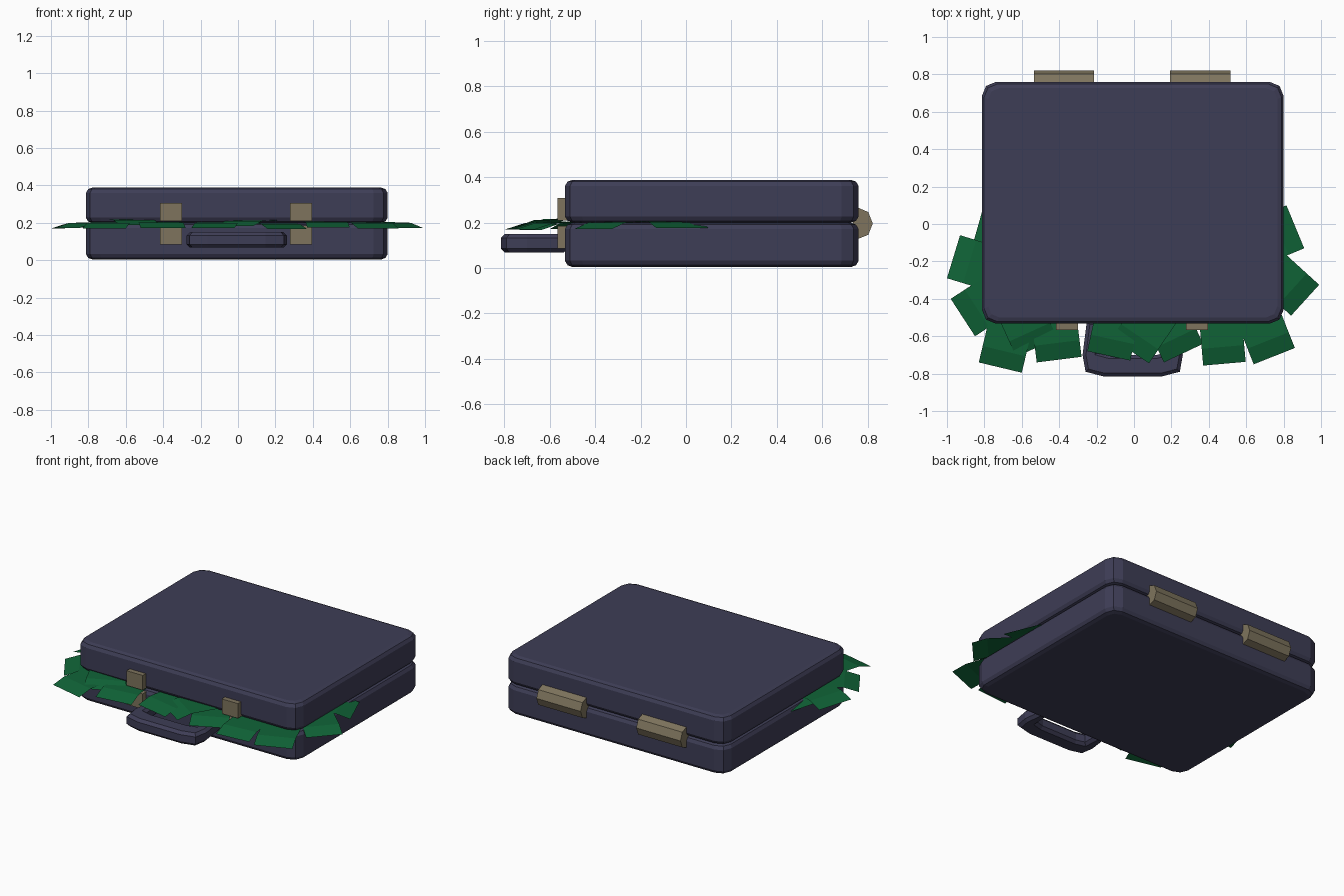
import bpy, bmesh, math
from mathutils import Vector

if "Cube" in bpy.data.objects:
    bpy.data.objects.remove(bpy.data.objects["Cube"])


def material(name, rgb):
    m = bpy.data.materials.new(name)
    m.diffuse_color = (*rgb, 1)
    m.use_nodes = True
    m.node_tree.nodes["Principled BSDF"].inputs["Base Color"].default_value = m.diffuse_color
    return m


NAVY = material("slate_navy", (0.048, 0.047, 0.093))
BRASS = material("dull_brass", (0.21, 0.175, 0.11))
GREEN = material("banknote_green", (0.005, 0.125, 0.038))


def make(name, bm, mat, recalc=True):
    if recalc:
        bmesh.ops.recalc_face_normals(bm, faces=bm.faces)
    me = bpy.data.meshes.new(name)
    bm.to_mesh(me)
    bm.free()
    me.materials.append(mat)
    ob = bpy.data.objects.new(name, me)
    bpy.context.collection.objects.link(ob)
    return ob


def prism(name, pts, vec, mat, bevel=0):
    """Extrude a closed outline along vec, with optional chamfer."""
    bm = bmesh.new()
    f = bm.faces.new([bm.verts.new(p) for p in pts])
    r = bmesh.ops.extrude_face_region(bm, geom=[f])
    bmesh.ops.translate(bm, vec=vec, verts=[v for v in r["geom"] if isinstance(v, bmesh.types.BMVert)])
    bmesh.ops.recalc_face_normals(bm, faces=bm.faces)
    if bevel:
        rim = [e for e in bm.edges if abs(e.verts[0].co.z - e.verts[1].co.z) < 1e-5]
        bmesh.ops.bevel(bm, geom=rim, offset=bevel, segments=1, affect='EDGES')
    return make(name, bm, mat)


# Case halves: rounded rectangle rings stacked with inset rims
X0, X1, Y0, Y1, R = -0.813, 0.8, -0.533, 0.76, 0.075


def ring(z, inset):
    pts, r = [], R - inset * 0.5
    for cx, cy, a0 in ((X1, Y1, 0), (X0, Y1, 90), (X0, Y0, 180), (X1, Y0, 270)):
        sx, sy = (1 if cx > 0 else -1), (1 if cy > 0 else -1)
        for k in range(3):
            a = math.radians(a0 + 45 * k)
            pts.append((cx - sx * (inset + r) + r * math.cos(a),
                        cy - sy * (inset + r) + r * math.sin(a), z))
    return pts


def shell(name, z0, z1):
    bm = bmesh.new()
    h = z1 - z0
    levels = [(0, 0.034), (0.008, 0.012), (0.028, 0), (h - 0.028, 0), (h - 0.008, 0.012), (h, 0.034)]
    rows = [[bm.verts.new(p) for p in ring(z0 + z, i)] for z, i in levels]
    for a, b in zip(rows, rows[1:]):
        for k in range(12):
            n = (k + 1) % 12
            bm.faces.new((a[k], a[n], b[n], b[k]))
    bm.faces.new(rows[0])
    bm.faces.new(rows[-1])
    make(name, bm, NAVY)


shell("case_base", 0.004, 0.199)
shell("case_lid", 0.199, 0.388)

# Carry handle: U-shaped outline in plan, with chamfered rims
half = [(0.245, -0.52), (0.268, -0.70), (0.252, -0.79), (0.155, -0.815)]
inner = [(0.13, -0.70), (0.185, -0.685), (0.195, -0.52)]
side = half + inner
outline = half + [(-x, y) for x, y in reversed(half)]
outline += [(-x, y) for x, y in reversed(inner)] + inner
prism("carry_handle", [(x - 0.007, y, 0.067) for x, y in outline], (0, 0, 0.083), NAVY, 0.018)

# Latches on the front, hinges on the back
for s, cx in (("left", -0.358), ("right", 0.337)):
    for part, z0, z1 in (("upper", 0.21, 0.307), ("lower", 0.085, 0.185)):
        w = 0.059
        prism(f"{s}_{part}_latch",
              [(cx - w, -0.566, z0), (cx + w, -0.566, z0), (cx + w, -0.566, z1), (cx - w, -0.566, z1)],
              (0, 0.05, 0), BRASS)
for s, x in (("left", -0.535), ("right", 0.193)):
    prof = [(0.735, 0.122), (0.755, 0.127), (0.802, 0.146), (0.822, 0.196),
            (0.802, 0.246), (0.755, 0.266), (0.735, 0.27)]
    prism(f"{s}_hinge", [(x, y, z) for y, z in prof], (0.322, 0, 0), BRASS)

# Banknotes poking out of the seam: outer edge end A, end B, seam height
NOTES = [
    (-0.93, -0.06, -1.0, -0.29, 0.197), (-0.98, -0.40, -0.85, -0.60, 0.199),
    (-0.83, -0.74, -0.60, -0.795, 0.198), (-0.52, -0.74, -0.28, -0.71, 0.201),
    (-0.63, -0.71, -0.41, -0.61, 0.215), (-0.25, -0.68, -0.02, -0.73, 0.199),
    (-0.12, -0.61, 0.08, -0.745, 0.21), (0.16, -0.74, 0.37, -0.64, 0.194),
    (0.37, -0.757, 0.597, -0.737, 0.202), (0.64, -0.75, 0.86, -0.663, 0.198),
    (0.84, -0.49, 0.99, -0.325, 0.2), (0.91, -0.13, 0.815, 0.10, 0.203),
    (-0.80, 0.11, -0.865, -0.12, 0.203),
]
for i, (ax, ay, bx, by, z) in enumerate(NOTES):
    a, b = Vector((ax, ay, 0)), Vector((bx, by, 0))
    out = (b - a).cross(Vector((0, 0, 1))).normalized()
    if out.dot(Vector((ax, ay, 0)) + b) < 0:
        out = -out
    bm = bmesh.new()
    rows = []
    for back, dz in ((0, -0.028), (0.09, 0), (0.25, 0.004), (0.42, 0)):
        rows.append([bm.verts.new(p - out * back + Vector((0, 0, z + dz))) for p in (a, b)])
    for p, q in zip(rows, rows[1:]):
        f = bm.faces.new((p[0], p[1], q[1], q[0]))
        f.normal_update()
        if f.normal.z < 0:
            f.normal_flip()
    make(f"banknote_{i + 1}", bm, GREEN, recalc=False)
